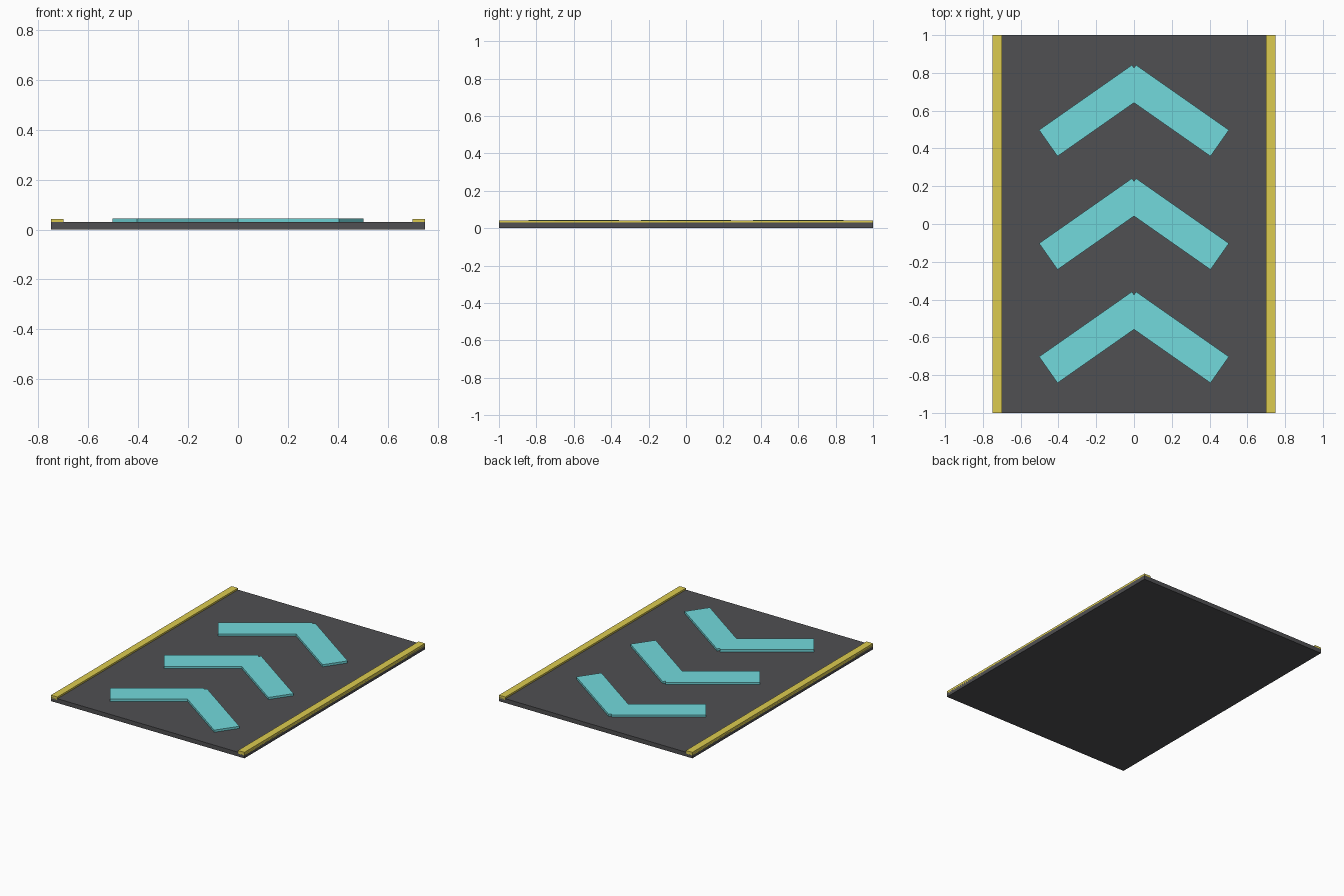
import bpy
import math

if "Cube" in bpy.data.objects:
    bpy.data.objects.remove(bpy.data.objects["Cube"])


def material(name, color):
    m = bpy.data.materials.new(name)
    m.diffuse_color = color
    m.use_nodes = True
    m.node_tree.nodes["Principled BSDF"].inputs["Base Color"].default_value = m.diffuse_color
    return m


def box(name, center, size, mat, angle=0.0):
    bpy.ops.mesh.primitive_cube_add(size=1, location=center, rotation=(0, 0, angle))
    ob = bpy.context.object
    ob.name = name
    ob.scale = size
    bpy.ops.object.transform_apply(location=False, rotation=False, scale=True)
    ob.data.materials.append(mat)
    return ob


dark = material("dark_panel", (0.08, 0.08, 0.085, 1))
yellow = material("yellow_edge", (0.72, 0.60, 0.08, 1))
cyan = material("cyan_arrow", (0.17, 0.70, 0.72, 1))

# floor panel
box("base_plate", (0, 0, 0.015), (1.5, 2.0, 0.03), dark)

for side, label in ((-1, "left"), (1, "right")):
    # raised edge strip
    box(f"edge_strip_{label}", (side * 0.725, 0, 0.031), (0.05, 2.0, 0.022), yellow)
    # chevron arms, each pair meeting at a forward-pointing tip
    for i, y in enumerate((-0.6, 0.0, 0.6)):
        box(f"chevron_{i + 1}_{label}", (side * 0.208, y, 0.035),
            (0.6, 0.17, 0.02), cyan, -side * math.radians(35))
